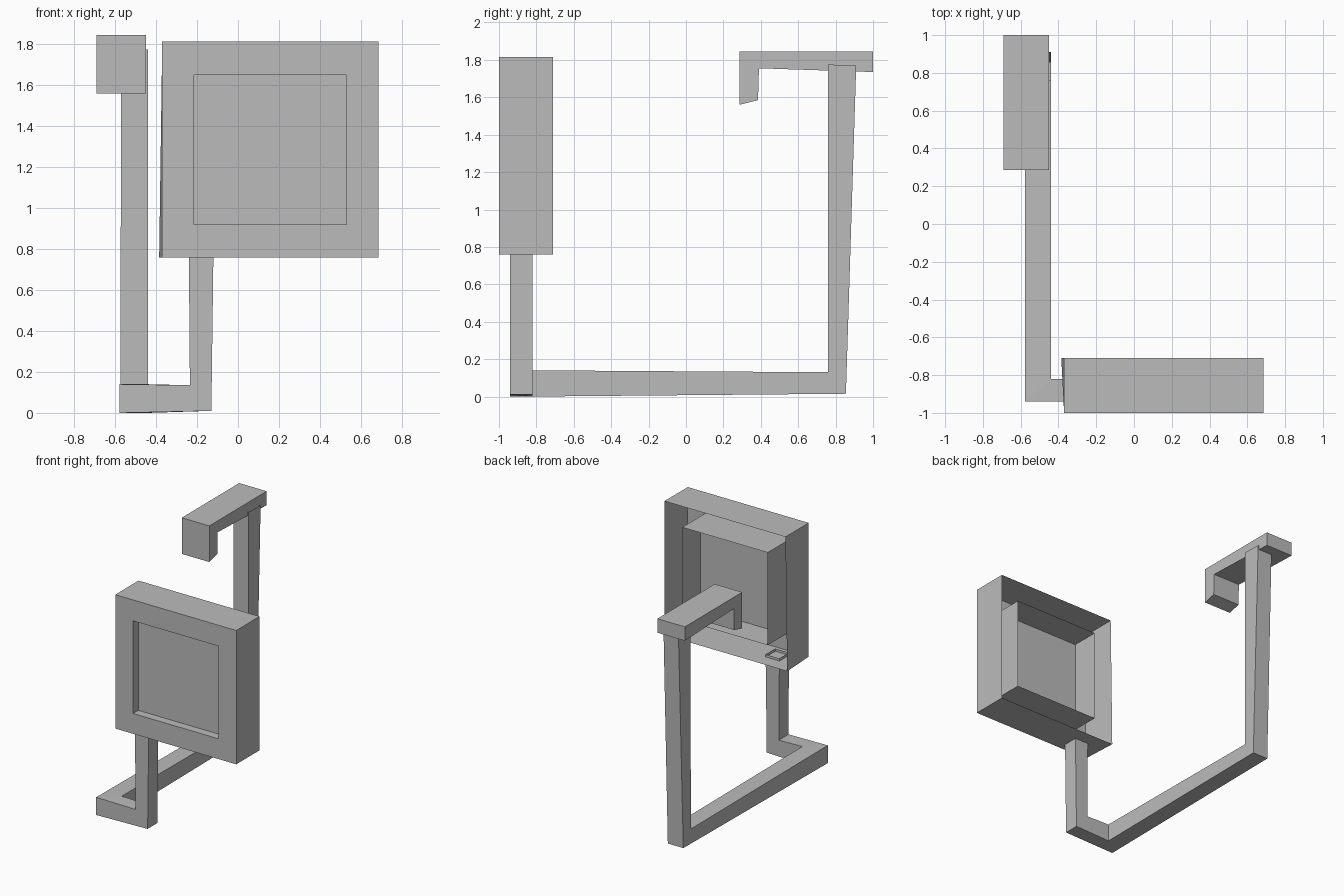
import bpy
import bmesh
from mathutils import Vector

cube = bpy.data.objects.get("Cube")
if cube:
    bpy.data.objects.remove(cube, do_unlink=True)

grey = bpy.data.materials.new("plain grey")
grey.use_nodes = True
colour = (0.5, 0.5, 0.5, 1)
grey.diffuse_color = colour
grey.node_tree.nodes["Principled BSDF"].inputs["Base Color"].default_value = colour


def finish(bm, name):
    bmesh.ops.recalc_face_normals(bm, faces=bm.faces)
    mesh = bpy.data.meshes.new(name)
    bm.to_mesh(mesh)
    bm.free()
    mesh.materials.append(grey)
    obj = bpy.data.objects.new(name, mesh)
    bpy.context.collection.objects.link(obj)
    return obj


def loft(bm, rings):
    """Bridge successive closed rings of points; return their vertices."""
    loops = [[bm.verts.new(p) for p in ring] for ring in rings]
    for lower, upper in zip(loops, loops[1:]):
        n = len(lower)
        for i in range(n):
            j = (i + 1) % n
            bm.faces.new((lower[i], lower[j], upper[j], upper[i]))
    return loops


def rectangle(y, left, right, bottom, top, flare=0):
    return [(left - flare, y, bottom), (right, y, bottom),
            (right, y, top), (left, y, top)]


def square_ring(inner, outer, near, far):
    """Mitred square section: sums of two opposite pairs of offsets."""
    inner, outer, near, far = map(Vector, (inner, outer, near, far))
    return [inner + near, inner + far, outer + far, outer + near]


# Panel: hollow back, front border and a sleeve around the recessed face
outer = (-0.37, 0.685, 0.76, 1.815)
inner = (-0.215, 0.53, 0.92, 1.65)
front, recess, back = -1.0, -0.935, -0.71
bm = bmesh.new()
loops = loft(bm, [
    rectangle(back, *outer, flare=0.015),
    rectangle(front, *outer),
    rectangle(front, *inner),
    rectangle(recess, *inner),
    rectangle(back, *inner),
])
bm.faces.new(loops[3])
finish(bm, "panel")

# Support: one open-ended square tube running leg, foot, rail and post
bm = bmesh.new()
loft(bm, [
    square_ring((-0.24, 0, 0.78), (-0.12, 0, 0.78), (0, -0.82, 0), (0, -0.94, 0)),
    square_ring((-0.235, 0, 0.135), (-0.13, 0, 0.01), (0, -0.82, 0), (0, -0.94, 0)),
    square_ring((0, 0, 0.14), (0, 0, 0), (-0.44, -0.82, 0), (-0.578, -0.94, 0)),
    square_ring((0, 0.76, 0.13), (0, 0.855, 0.015), (-0.44, 0, 0), (-0.575, 0, 0)),
    square_ring((0, 0.76, 1.775), (0, 0.91, 1.77), (-0.44, 0, 0), (-0.57, 0, 0)),
])
finish(bm, "support_tube")

# Hook: bent profile extruded sideways
profile = [(0.285, 1.845), (1.0, 1.845), (1.0, 1.735),
           (0.39, 1.755), (0.385, 1.585), (0.285, 1.56)]
bm = bmesh.new()
sides = loft(bm, [[(x, y, z) for y, z in profile] for x in (-0.69, -0.45)])
for side in sides:
    # Mitre splits each side into an arm and a drop
    bm.faces.new(side[:4])
    bm.faces.new([side[0]] + side[3:])
finish(bm, "hook")
